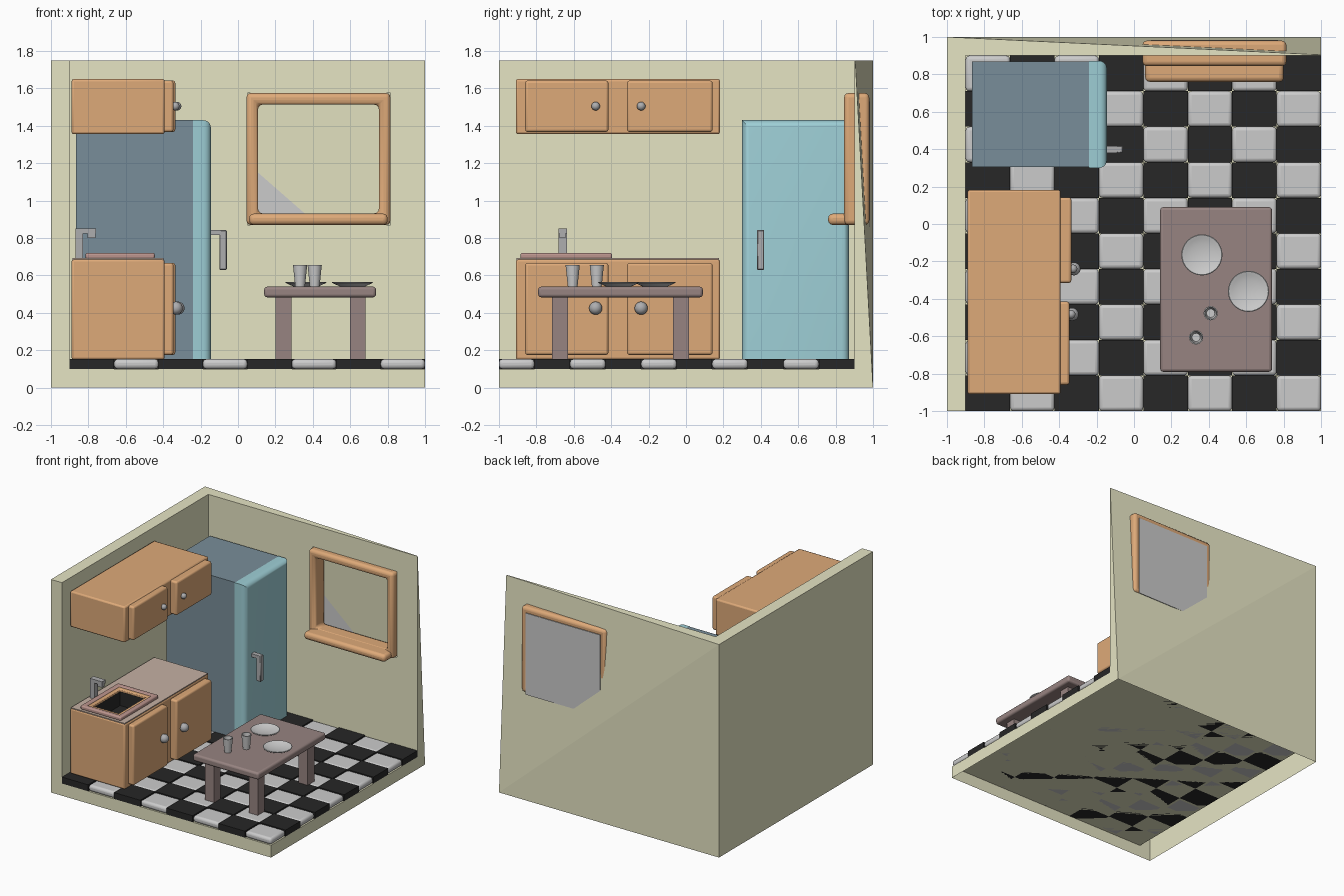
import bpy, bmesh, math
from mathutils import Vector

if "Cube" in bpy.data.objects:
    bpy.data.objects.remove(bpy.data.objects["Cube"])

COLORS = {
    "wall": (0.79, 0.78, 0.55), "orange": (0.73, 0.40, 0.19), "black": (0.02, 0.02, 0.02),
    "fridge": (0.19, 0.27, 0.32), "teal": (0.34, 0.62, 0.67), "wood": (0.31, 0.23, 0.22),
    "counter": (0.56, 0.44, 0.37), "rim": (0.50, 0.30, 0.27), "metal": (0.42, 0.42, 0.43)}
MATS = {}
for key, rgb in COLORS.items():
    MATS[key] = bpy.data.materials.new(key)
    MATS[key].diffuse_color = (*rgb, 1)


def finish(name, bm, mat=None, smooth=True, bevel=0, segments=3):
    bmesh.ops.recalc_face_normals(bm, faces=bm.faces)
    me = bpy.data.meshes.new(name)
    bm.to_mesh(me)
    bm.free()
    ob = bpy.data.objects.new(name, me)
    bpy.context.collection.objects.link(ob)
    if mat:
        me.materials.append(MATS[mat])
    if bevel:
        m = ob.modifiers.new("bevel", "BEVEL")
        m.width, m.segments = bevel, segments
    if smooth:
        bpy.ops.object.select_all(action="DESELECT")
        ob.select_set(True)
        bpy.context.view_layer.objects.active = ob
        bpy.ops.object.shade_smooth_by_angle(angle=math.radians(35))
    return ob


def box_mesh(x, y, z):
    bm = bmesh.new()
    bmesh.ops.create_cube(bm, size=1)
    for v in bm.verts:
        v.co = [(lo + hi) / 2 + c * (hi - lo) for c, (lo, hi) in zip(v.co, (x, y, z))]
    return bm


def box(name, x, y, z, mat=None, bevel=0, segments=3):
    return finish(name, box_mesh(x, y, z), mat, bevel > 0, bevel, segments)


def ring(name, u, v, w, thick, place, mat, bevel):
    """Rectangular frame: outer size u by v, depth w, placed by a (u, v, w) mapping."""
    bm = bmesh.new()
    loops = []
    for inset, d in ((0, w[0]), (0, w[1]), (thick, w[1]), (thick, w[0])):
        a, b, c, e = u[0] + inset, u[1] - inset, v[0] + inset, v[1] - inset
        loops.append([bm.verts.new(place(p, q, d)) for p, q in ((a, c), (b, c), (b, e), (a, e))])
    for k in range(4):
        l, m = loops[k], loops[(k + 1) % 4]
        for i in range(4):
            j = (i + 1) % 4
            bm.faces.new((l[i], l[j], m[j], m[i]))
    return finish(name, bm, mat, True, bevel)


def lathe(name, center, profile, steps=32):
    bm = bmesh.new()
    vs = [bm.verts.new((r, 0, z)) for r, z in profile]
    es = [bm.edges.new(p) for p in zip(vs, vs[1:])]
    bmesh.ops.spin(bm, geom=vs + es, cent=(0, 0, 0), axis=(0, 0, 1),
                   angle=math.tau, steps=steps, use_duplicate=False)
    bmesh.ops.remove_doubles(bm, verts=bm.verts, dist=1e-5)
    ob = finish(name, bm)
    ob.location = center


def knob(name, center, r):
    bm = bmesh.new()
    bmesh.ops.create_uvsphere(bm, u_segments=20, v_segments=12, radius=r)
    finish(name, bm, "metal").location = center


# Room shell: two walls and a floor, open underneath, outer back corner leaning in
H, T = 1.75, 0.1
bm = bmesh.new()
def face(*pts):
    bm.faces.new([bm.verts.new(p) for p in pts])
lean = (1, 0.905, H)
face((-1, -1, 0), (-1, 1, 0), (-1, 1, H), (-1, -1, H))
face((-1, 1, 0), (1, 1, 0), (-1, 1, H))
face((1, 1, 0), lean, (-1, 1, H))
face((-1, -1, H), (-.9, -1, H), (-.9, .9, H), (-1, 1, H))
face((-1, 1, H), (-.9, .9, H), (1, .9, H), lean)
face((-.9, -1, T), (-.9, .9, T), (-.9, .9, H), (-.9, -1, H))
face((-.9, -1, T), (1, -1, T), (1, .9, T), (-.9, .9, T))
face((-1, -1, 0), (-.9, -1, 0), (-.9, -1, H), (-1, -1, H))
face((-.9, -1, 0), (1, -1, 0), (1, -1, T), (-.9, -1, T))
face((1, -1, 0), (1, .9, 0), (1, .9, T), (1, -1, T))
face((1, .9, 0), (1, 1, 0), lean, (1, .9, H))
outer = [(-.9, T), (1, T), (1, H), (-.9, H)]
hole = [(.05, .87), (.815, .87), (.815, 1.575), (.05, 1.575)]
for i in range(4):
    j = (i + 1) % 4
    face(*[(x, .9, z) for x, z in (outer[i], outer[j], hole[j], hole[i])])
bmesh.ops.remove_doubles(bm, verts=bm.verts, dist=1e-5)
finish("room_walls", bm, "wall", smooth=False)

# Checkered floor: sharp black tiles, rounded light tiles
for i in range(8):
    for j in range(10):
        x, y = -.9 + i * .2375, -1 + j * .19
        light = (i + j) % 2
        box("light_tile" if light else "black_tile", (x, x + .2375), (y, y + .19),
            (.1, .153), None if light else "black", .02 if light else 0)

# Window: frame, sill and back panel
ring("window_frame", (.045, .815), (.87, 1.575), (.845, .98), .062,
     lambda a, b, d: (a, d, b), "orange", .024)
box("window_sill", (.06, .80), (.76, .89), (.87, .93), "orange", .024)
box("window_panel", (.09, .77), (.98, .985), (.86, 1.53))

# Fridge: body, door rounded at the front, handle
box("fridge_body", (-.865, -.24), (.305, .87), (.15, 1.43), "fridge")
bm = box_mesh((-.24, -.145), (.3, .872), (.15, 1.43))
front = [e for e in bm.edges if all(v.co.x > -.2 for v in e.verts)
         and any(v.co.z > .5 for v in e.verts)]
bmesh.ops.bevel(bm, geom=front, offset=.04, segments=5, profile=.5, affect="EDGES")
finish("fridge_door", bm, "teal")
box("fridge_handle_grip", (-.10, -.06), (.38, .418), (.63, .842), "metal", .004, 1)
box("fridge_handle_post", (-.15, -.09), (.38, .418), (.815, .842), "metal")

# Cabinets with paired doors and knobs
def cabinet(name, z, door_z, knob_z, knob_r):
    body = box(name, (-.89, -.392), (-.91, .182), z, "orange", .012, 2)
    for side, y, front, ky in (("left", (-.86, -.415), -.345, -.483),
                               ("right", (-.315, .142), -.335, -.24)):
        box(f"{name}_{side}_door", (-.41, front), y, door_z, "orange", .014)
        knob(f"{name}_{side}_knob", (front + knob_r * .4, ky, knob_z), knob_r)
    return body

cabinet("upper_cabinet", (1.355, 1.65), (1.367, 1.642), 1.505, .023)
base = cabinet("lower_cabinet", (.15, .687), (.175, .667), .425, .035)
top = box("counter_top", (-.885, -.397), (-.905, .177), (.68, .692), "counter")

# Sink: hole cut in counter, raised rim, inner lip, dark basin
cutter = box("sink_cutter", (-.75, -.51), (-.82, -.46), (.57, .8), "black")
cutter.hide_render = True
cutter.hide_set(True)
for ob in (base, top):
    m = ob.modifiers.new("sink_hole", "BOOLEAN")
    m.object, m.operation, m.solver = cutter, "DIFFERENCE", "EXACT"
flat = lambda a, b, d: (a, b, d)
ring("sink_rim", (-.815, -.445), (-.885, -.395), (.688, .72), .04, flat, "rim", .01)
ring("sink_lip", (-.78, -.48), (-.85, -.43), (.685, .712), .032, flat, "orange", .008)
ring("sink_basin_walls", (-.755, -.505), (-.825, -.455), (.57, .69), .007, flat, "black", 0)
box("sink_basin_floor", (-.75, -.51), (-.82, -.46), (.568, .576), "black")

# Faucet
box("faucet_post", (-.868, -.828), (-.683, -.637), (.69, .852), "metal")
box("faucet_spout", (-.83, -.758), (-.683, -.637), (.824, .852), "metal")
box("faucet_nozzle", (-.805, -.762), (-.675, -.645), (.80, .83), "metal")

# Table
box("table_top", (.14, .738), (-.79, .09), (.483, .54), "wood", .016)
for x in ((.2, .285), (.6, .682)):
    for y in ((-.717, -.632), (-.07, .017)):
        box("table_leg", x, y, (.15, .49), "wood")

# Plates and cups
plate = [(0, 0), (.065, 0), (.108, .02), (.11, .024), (.106, .026), (.088, .02), (.06, .011), (0, .008)]
for n, c in (("back_plate", (.363, -.165, .54)), ("front_plate", (.612, -.36, .54))):
    lathe(n, c, plate)
cup = [(0, 0), (.026, 0), (.038, .116), (.032, .116), (.022, .008), (0, .008)]
for n, c in (("back_cup", (.41, -.477, .54)), ("front_cup", (.332, -.606, .54))):
    lathe(n, c, cup, 24)

for m in bpy.data.materials:
    if m.users and not m.is_grease_pencil:
        m.use_nodes = True
        m.node_tree.nodes["Principled BSDF"].inputs["Base Color"].default_value = m.diffuse_color
